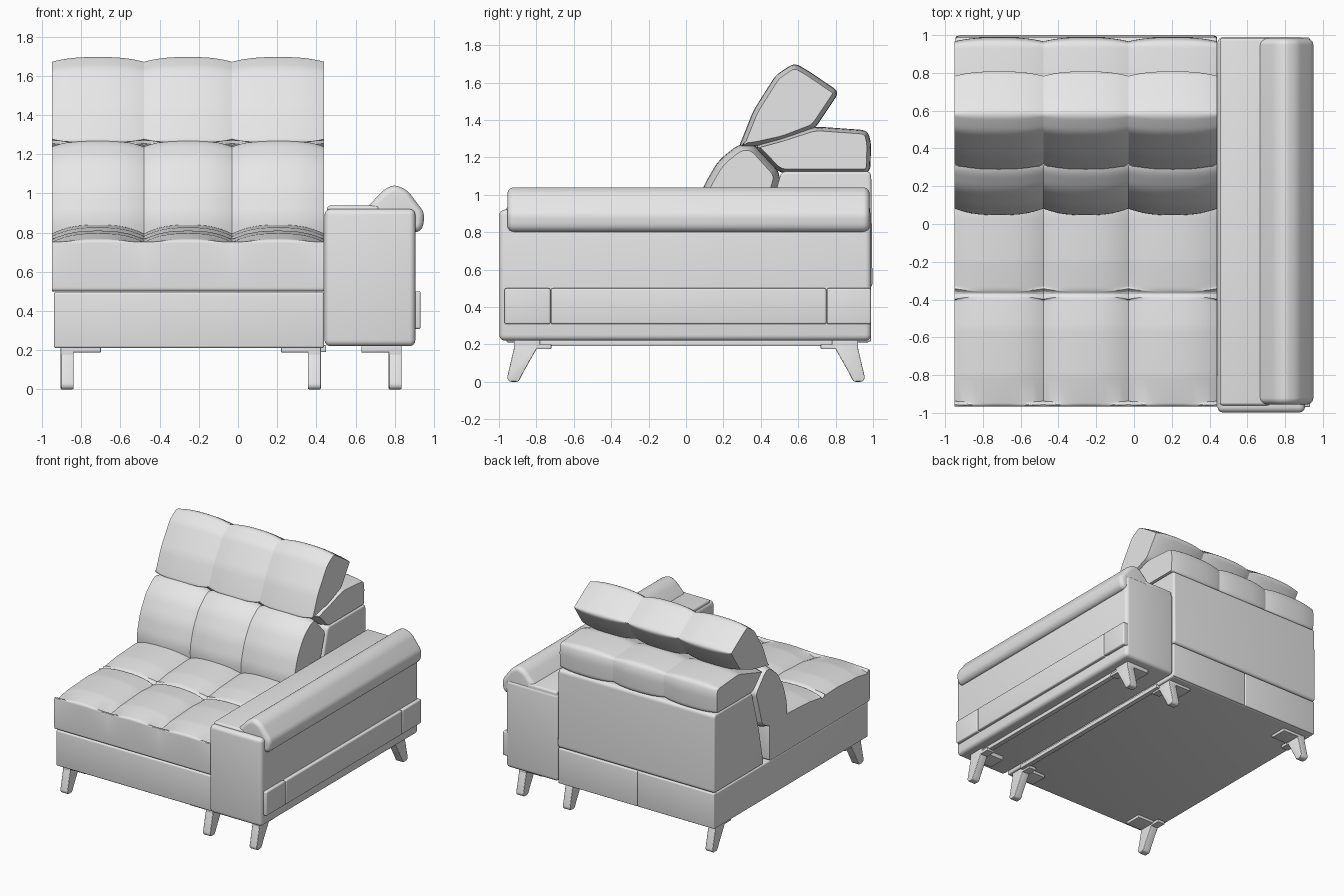
import bpy, bmesh, math
from mathutils import Vector

cube = bpy.data.objects.get("Cube")
if cube:
    bpy.data.objects.remove(cube)

mat = bpy.data.materials.new("light_grey")
mat.use_nodes = True
GREY = (0.8, 0.8, 0.8, 1)
mat.diffuse_color = GREY
mat.node_tree.nodes["Principled BSDF"].inputs["Base Color"].default_value = GREY


def finish(name, bm, angle=24):
    bmesh.ops.recalc_face_normals(bm, faces=bm.faces)
    mesh = bpy.data.meshes.new(name)
    bm.to_mesh(mesh)
    bm.free()
    mesh.materials.append(mat)
    obj = bpy.data.objects.new(name, mesh)
    bpy.context.collection.objects.link(obj)
    bpy.ops.object.select_all(action="DESELECT")
    obj.select_set(True)
    bpy.context.view_layer.objects.active = obj
    bpy.ops.object.shade_smooth_by_angle(angle=math.radians(angle))
    return obj


def box(name, x, y, z, bevel=0.015):
    bm = bmesh.new()
    bmesh.ops.create_cube(bm, size=1)
    for v in bm.verts:
        v.co = Vector([(r[0] + r[1]) / 2 + c * (r[1] - r[0]) for c, r in zip(v.co, (x, y, z))])
    bmesh.ops.bevel(bm, geom=bm.edges[:], offset=bevel, segments=4, profile=0.5, affect="EDGES")
    return finish(name, bm)


def fillet(points, radius, steps=6):
    """Round the corners of a closed outline and make it counter-clockwise."""
    pts = [Vector(p) for p in points]
    if sum(a.cross(b) for a, b in zip(pts, pts[1:] + pts[:1])) < 0:
        pts.reverse()
    out = []
    for i, p in enumerate(pts):
        a, b = pts[i - 1] - p, pts[(i + 1) % len(pts)] - p
        start = p + a.normalized() * min(radius, a.length * 0.45)
        end = p + b.normalized() * min(radius, b.length * 0.45)
        for k in range(steps + 1):
            t = k / steps
            out.append(start * (1 - t) ** 2 + p * 2 * t * (1 - t) + end * t * t)
    return out


def loft(name, outline, stations, axis="x", top_only=False):
    """Sweep an outline along an axis; each station is (position, inward offset)."""
    normals = []
    for i in range(len(outline)):
        t = outline[(i + 1) % len(outline)] - outline[i - 1]
        n = Vector((t.y, -t.x)).normalized()
        normals.append(n * max(0, n.y) ** 2 if top_only else n)
    bm = bmesh.new()
    rings = []
    for pos, inset in stations:
        ring = []
        for p, n in zip(outline, normals):
            q = p - n * inset
            ring.append(bm.verts.new((pos, q.x, q.y) if axis == "x" else (q.x, pos, q.y)))
        rings.append(ring)
    for r, s in zip(rings, rings[1:]):
        for i in range(len(r)):
            j = (i + 1) % len(r)
            bm.faces.new((r[i], r[j], s[j], s[i]))
    bm.faces.new(rings[0])
    bm.faces.new(rings[-1])
    return finish(name, bm)


def rounded_ends(lo, hi, r, steps=6):
    arc = [(r * (1 - math.cos(k / steps * math.pi / 2)),
            r * (1 - math.sin(k / steps * math.pi / 2))) for k in range(steps + 1)]
    return [(lo + d, o) for d, o in arc] + [(hi - d, o) for d, o in reversed(arc)]


def quilted(depth, seams, steps=14):
    """Stations for padded panels that dip at every seam."""
    out = []
    for n, (a, b) in enumerate(zip(seams, seams[1:])):
        for k in range(0 if n == 0 else 1, steps + 1):
            t = 0.5 - 0.5 * math.cos(math.pi * k / steps)
            out.append((a + (b - a) * t, depth * abs(2 * t - 1) ** 2.6))
    return out


SEAMS = (-0.95, -0.48, -0.03, 0.44)

# Base with two rear panels
box("base", (-0.94, 0.44), (-0.96, 0.98), (0.21, 0.495), 0.012)
box("rear_panel_right", (-0.94, -0.262), (0.95, 0.99), (0.215, 0.495), 0.008)
box("rear_panel_left", (-0.258, 0.44), (0.95, 0.99), (0.215, 0.495), 0.008)

# Seat cushion
seat = [(-0.965, 0.5), (-0.965, 0.765), (-0.8, 0.795), (-0.55, 0.81), (-0.39, 0.802),
        (-0.37, 0.788), (-0.35, 0.802), (-0.2, 0.825), (0.05, 0.84), (0.3, 0.82), (0.3, 0.5)]
loft("seat_cushion", fillet(seat, 0.02), quilted(0.045, SEAMS), top_only=True)

# Backrest: frame, lower cushion, rear pad and tilted headrest
frame = [(0.36, 0.5), (0.42, 0.8), (0.51, 1.125), (0.99, 1.125), (0.997, 0.5)]
loft("back_frame", fillet(frame, 0.03), rounded_ends(-0.945, 0.44, 0.015))

lumbar = [(0.05, 0.74), (0.045, 0.88), (0.09, 1.04), (0.17, 1.18), (0.28, 1.27),
          (0.36, 1.275), (0.51, 1.11), (0.42, 0.8), (0.3, 0.74)]
loft("back_cushion", fillet(lumbar, 0.05), quilted(0.035, SEAMS))

rear_pad = [(0.36, 1.26), (0.52, 1.31), (0.69, 1.365), (0.97, 1.345), (0.99, 1.28),
            (0.985, 1.115), (0.5, 1.115)]
loft("back_top_pad", fillet(rear_pad, 0.04), quilted(0.022, SEAMS))

headrest = [(0.28, 1.25), (0.36, 1.45), (0.48, 1.64), (0.58, 1.705), (0.65, 1.665),
            (0.82, 1.55), (0.69, 1.355), (0.52, 1.29), (0.36, 1.255)]
loft("headrest", fillet(headrest, 0.035), quilted(0.025, SEAMS))

# Armrest: body, inner top pad and rolled cushion
box("arm_body", (0.442, 0.905), (-0.998, 0.99), (0.22, 0.92), 0.03)
box("arm_top_pad", (0.455, 0.72), (-0.96, 0.985), (0.86, 0.937), 0.015)
roll = [(0.645, 0.9), (0.665, 0.935), (0.745, 1.02), (0.80, 1.045), (0.865, 1.015),
        (0.952, 0.9), (0.945, 0.825), (0.91, 0.796), (0.84, 0.82)]
loft("arm_roll", fillet(roll, 0.03), rounded_ends(-0.955, 0.982, 0.035), axis="y")

# Band along the outer side of the arm
for part, y0, y1 in (("front", -0.97, -0.725), ("middle", -0.722, 0.75), ("rear", 0.753, 0.988)):
    box("arm_band_" + part, (0.88, 0.932), (y0, y1), (0.308, 0.5), 0.01)

# Legs with mounting plates
leg = [(0.915, 0.2), (0.957, 0.02), (0.945, 0.0), (0.895, 0.0), (0.87, 0.05), (0.785, 0.2)]
for place, x, plate_x in (("right", -0.872, (-0.905, -0.70)),
                          ("middle", 0.39, (0.22, 0.423)),
                          ("left", 0.802, (0.63, 0.835))):
    for end, sign in (("front", -1), ("rear", 1)):
        outline = fillet([(sign * y, z) for y, z in leg], 0.012, 3)
        loft(f"{end}_{place}_leg", outline, rounded_ends(x - 0.033, x + 0.033, 0.006, 3))
        ys = sorted((sign * 0.72, sign * 0.92))
        box(f"{end}_{place}_leg_plate", plate_x, (ys[0] + 0.06, ys[1]) if sign > 0 else (ys[0], ys[1] - 0.06),
            (0.188, 0.225), 0.004)
        box(f"{end}_{place}_leg_tab", (x - 0.033, x + 0.033), ys, (0.175, 0.2), 0.004)

# Rails under the seat
for place, x in (("middle", 0.43), ("left", 0.80)):
    box(f"{place}_under_rail", (x - 0.02, x + 0.02), (-0.8, 0.8), (0.19, 0.225), 0.005)
